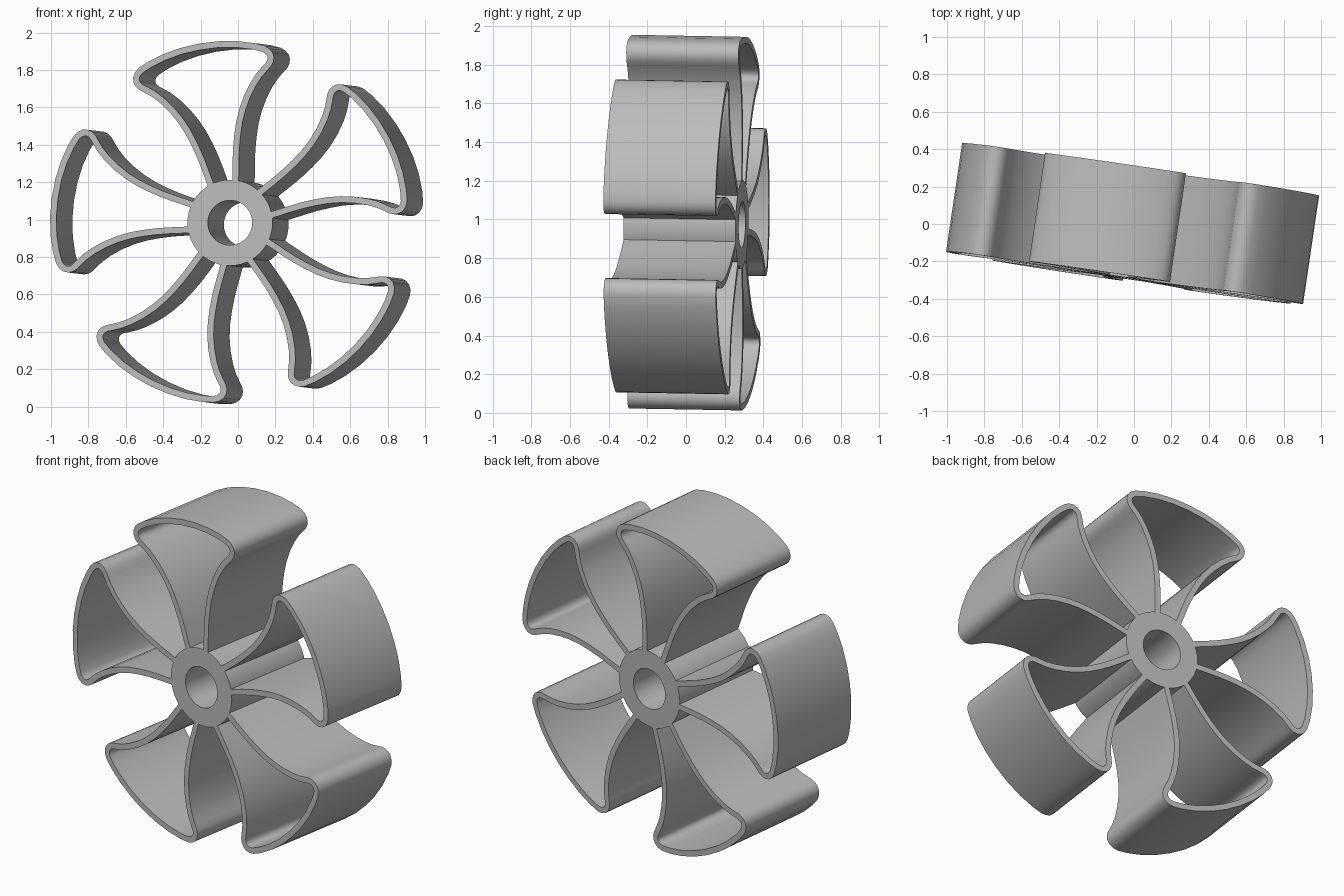
import bpy, bmesh, math
from mathutils import Vector

cube = bpy.data.objects.get("Cube")
if cube:
    bpy.data.objects.remove(cube)

HALF_DEPTH = 0.293
THICK = 0.034
TILT = (math.radians(-1), 0, math.radians(-8.4))
CENTRE = (0, 0, 0.978)

grey = bpy.data.materials.new("grey")
grey.use_nodes = True
colour = (0.5, 0.5, 0.5, 1)
grey.diffuse_color = colour
grey.node_tree.nodes["Principled BSDF"].inputs["Base Color"].default_value = colour


def extrude_band(name, outer, inner, closed):
    """Solid band between two outlines, extruded along the wheel axis."""
    bm = bmesh.new()
    rings = []
    for a, b in zip(outer, inner):
        rings.append([bm.verts.new((p.x, y, p.y)) for p, y in (
            (a, -HALF_DEPTH), (b, -HALF_DEPTH), (b, HALF_DEPTH), (a, HALF_DEPTH))])
    n = len(rings)
    for i in range(n if closed else n - 1):
        r, s = rings[i], rings[(i + 1) % n]
        for k in range(4):
            bm.faces.new((r[k], r[(k + 1) % 4], s[(k + 1) % 4], s[k]))
    if not closed:
        bm.faces.new(rings[0])
        bm.faces.new(rings[-1])
    bmesh.ops.recalc_face_normals(bm, faces=bm.faces)
    mesh = bpy.data.meshes.new(name)
    bm.to_mesh(mesh)
    bm.free()
    mesh.materials.append(grey)
    obj = bpy.data.objects.new(name, mesh)
    bpy.context.collection.objects.link(obj)
    obj.location, obj.rotation_euler = CENTRE, TILT
    bpy.ops.object.select_all(action='DESELECT')
    obj.select_set(True)
    bpy.context.view_layer.objects.active = obj
    bpy.ops.object.shade_smooth_by_angle(angle=math.radians(30))
    return obj


def polar(r, degrees):
    a = math.radians(degrees)
    return Vector((r * math.cos(a), r * math.sin(a)))


# Hub: ring with a round bore
angles = [i * 360 / 48 for i in range(48)]
extrude_band("hub", [polar(0.23, a) for a in angles], [polar(0.12, a) for a in angles], True)

# Blade loop: radius and angle from the blade's middle line, root to crown
half = [(0.222, 22), (0.27, 20), (0.33, 18.2), (0.4, 17.1), (0.47, 16.8), (0.54, 17),
        (0.61, 17.8), (0.68, 19.1), (0.75, 20.8), (0.8, 22.3), (0.84, 23.8), (0.865, 24.7),
        (0.89, 25.1), (0.915, 24.9), (0.938, 24.1), (0.955, 22.7), (0.964, 21),
        (0.969, 17.5), (0.972, 12), (0.973, 6)]
profile = [(r, -a) for r, a in half] + [(0.973, 0)] + [(r, a) for r, a in reversed(half)]

for i in range(5):
    mid = 100 + 72 * i
    outer = [polar(r, mid + a) for r, a in profile]
    inner = []
    for k, p in enumerate(outer):
        before = outer[max(k - 1, 0)]
        after = outer[min(k + 1, len(outer) - 1)]
        t = (after - before).normalized()
        inner.append(p + Vector((-t.y, t.x)) * THICK)
    extrude_band(f"blade_loop_{i + 1}", outer, inner, False)
